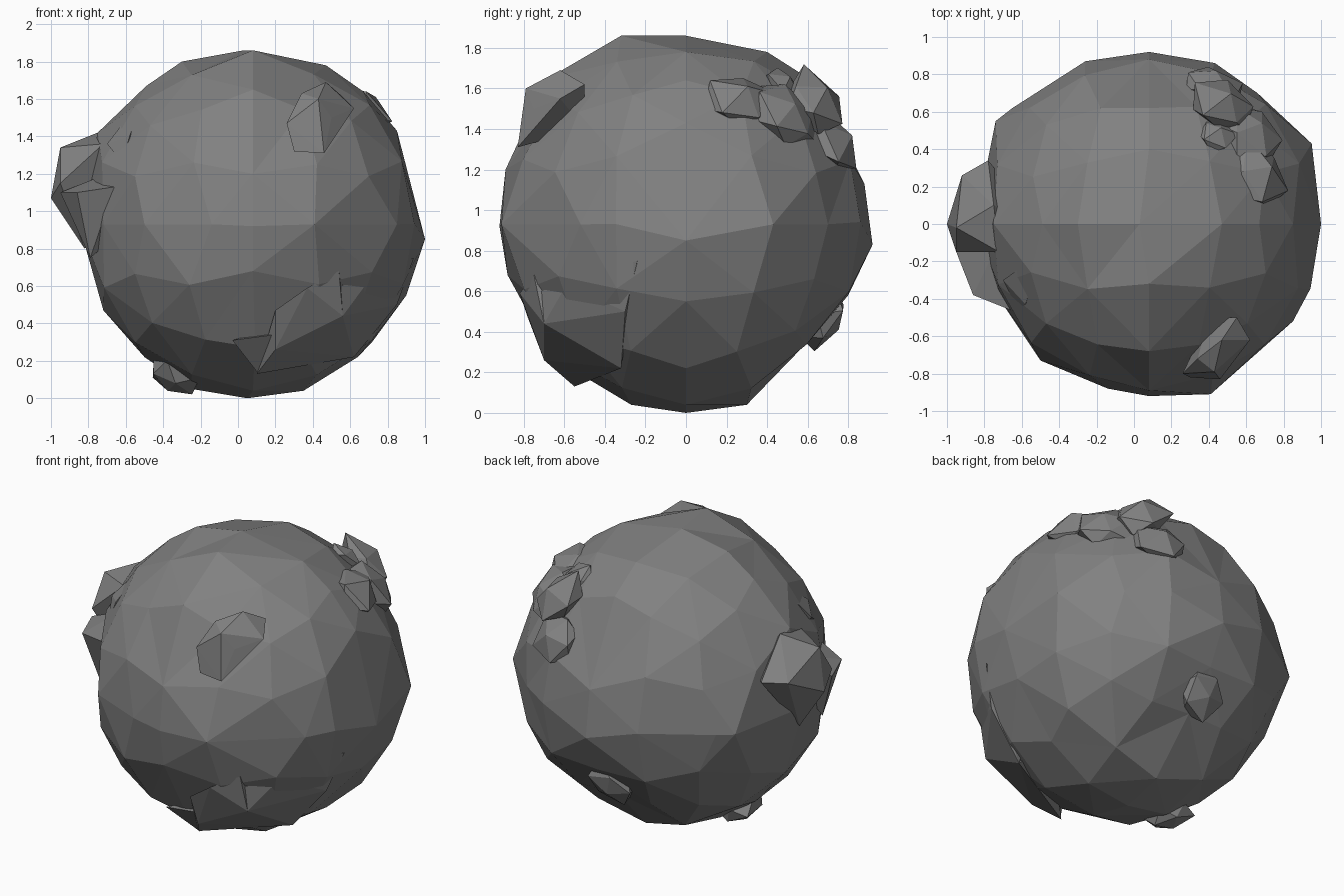
import bpy, bmesh, math, random
from mathutils import Vector

if "Cube" in bpy.data.objects:
    bpy.data.objects.remove(bpy.data.objects["Cube"])

random.seed(7)
CENTRE = Vector((0.08, 0, 0.93))
STONE = bpy.data.materials.new("dark_stone")
STONE.diffuse_color = (0.22, 0.22, 0.22, 1)
STONE.use_nodes = True
STONE.node_tree.nodes["Principled BSDF"].inputs["Base Color"].default_value = STONE.diffuse_color


def finish(name, bm):
    bmesh.ops.recalc_face_normals(bm, faces=bm.faces[:])
    mesh = bpy.data.meshes.new(name)
    bm.to_mesh(mesh)
    bm.free()
    mesh.materials.append(STONE)
    obj = bpy.data.objects.new(name, mesh)
    bpy.context.collection.objects.link(obj)
    return obj


def hull(name, points):
    bm = bmesh.new()
    verts = [bm.verts.new(p) for p in points]
    res = bmesh.ops.convex_hull(bm, input=verts)
    junk = [v for v in set(res["geom_interior"] + res["geom_unused"])
            if isinstance(v, bmesh.types.BMVert)]
    bmesh.ops.delete(bm, geom=junk, context='VERTS')
    return finish(name, bm)


def rock(name, pos, size, height=0.5, rough=0.25):
    """Jagged pebble squashed against the body surface."""
    pos = Vector(pos)
    turn = (pos - CENTRE).to_track_quat('Z', 'Y')
    bm = bmesh.new()
    bmesh.ops.create_icosphere(bm, subdivisions=1, radius=size)
    for v in bm.verts:
        v.co *= 1 + random.uniform(-rough, rough)
        v.co.z *= height
        v.co = pos + turn @ v.co
    return finish(name, bm)


# Faceted boulder body: rounded cube grid with slight irregularity
bm = bmesh.new()
bmesh.ops.create_cube(bm, size=2)
bmesh.ops.subdivide_edges(bm, edges=bm.edges[:], cuts=3, use_grid_fill=True)
for v in bm.verts:
    p = Vector([math.tan(c * math.pi / 4) for c in v.co]).normalized()
    p += Vector([random.uniform(-0.02, 0.02) for _ in range(3)])
    v.co = CENTRE + p.normalized() * 0.93

# Pull the nearest grid corners onto the three outlines
front = [(.03, 1.86), (.47, 1.78), (.67, 1.64), (.85, 1.43), (.98, 1.16), (1, .85), (.9, .55),
         (.64, .22), (.35, .04), (.05, 0), (-.25, .05), (-.5, .22), (-.72, .47), (-.83, .73),
         (-.75, 1.42), (-.49, 1.67), (-.3, 1.8)]
side = [(-.32, 1.86), (-.68, 1.65), (-.79, 1.52), (-.89, 1.2), (-.92, .92), (-.88, .68),
        (.4, 1.78), (.62, 1.64), (.88, 1.13), (.92, .83), (.8, .58), (.6, .35), (.3, .04),
        (-.27, .04)]
top = [(-.26, .87), (-.65, .62), (-.74, .55), (.66, .7), (.95, .43), (.85, -.52),
       (.41, -.91), (-.14, -.88), (-.5, -.73), (-.72, -.4)]
targets = [(x, 0, z) for x, z in front] + [(.08, y, z) for y, z in side] \
    + [(x, y, .93) for x, y in top]
free = set(bm.verts)
for t in map(Vector, targets):
    v = min(free, key=lambda w: (w.co - t).length)
    if (v.co - t).length < 0.2:
        v.co = t
        free.discard(v)
# Flattened lower back
n = Vector((0, .72, -.695))
for v in bm.verts:
    over = (v.co - CENTRE).dot(n) - 0.84
    if over > 0:
        v.co -= n * over
bmesh.ops.triangulate(bm, faces=bm.faces[:])
finish("boulder_body", bm)

# Left outcrop
hull("left_outcrop", [(-1, 0, 1.07), (-.95, -.02, 1.34), (-.92, .26, 1.2), (-.95, -.15, 1.15),
                      (-.75, .1, 1.42), (-.78, .34, 1.2), (-.82, 0, .8), (-.72, -.15, 1.36),
                      (-.5, 0, 1.1)])
hull("left_ledge", [(-.86, -.38, 1.1), (-.66, -.46, 1.13), (-.95, -.15, 1.1),
                    (-.79, -.28, .75), (-.75, -.15, 1.18), (-.5, -.3, 1.0)])
hull("left_shard", [(-.58, -.43, 1.4), (-.62, -.46, 1.26), (-.7, -.3, 1.36), (-.5, -.16, 1.62),
                    (-.5, -.3, 1.2)])

# Lower front shelf
hull("front_shelf", [(.2, -.78, .47), (.37, -.82, .59), (.56, -.7, .44), (.2, -.7, .26),
                     (.1, -.55, .13), (.62, -.32, .22), (.54, -.75, .68), (.3, -.4, .5)])
hull("front_shelf_right", [(.7, -.59, .63), (.94, -.24, .75), (.85, -.3, .5), (.56, -.7, .44),
                           (.62, -.32, .22), (.54, -.72, .6), (.5, -.3, .6)])
hull("front_shelf_tip", [(-.03, -.7, .31), (.2, -.71, .34), (.11, -.55, .13), (.3, -.5, .4)])

# Front upper knob
hull("front_knob", [(.26, -.8, 1.47), (.3, -.82, 1.32), (.46, -.83, 1.31), (.5, -.75, 1.5),
                    (.34, -.72, 1.63), (.47, -.62, 1.69), (.62, -.62, 1.55), (.43, -.79, 1.6),
                    (.55, -.5, 1.62), (.4, -.5, 1.4)])

# Smaller rocks around the surface
rock("upper_right_rock", (.66, .27, 1.53), .19, .5)
rock("upper_back_rock", (.63, .49, 1.47), .2, .5)
rock("rear_crest_rock", (.47, .62, 1.53), .19, .5)
rock("rear_side_rock", (.4, .73, 1.32), .18, .5)
rock("rear_top_shard", (.44, .48, 1.61), .11, .5)
rock("underside_rock", (-.34, -.08, .11), .16, .6)
rock("lower_back_rock", (.05, .68, .46), .18, .65)
